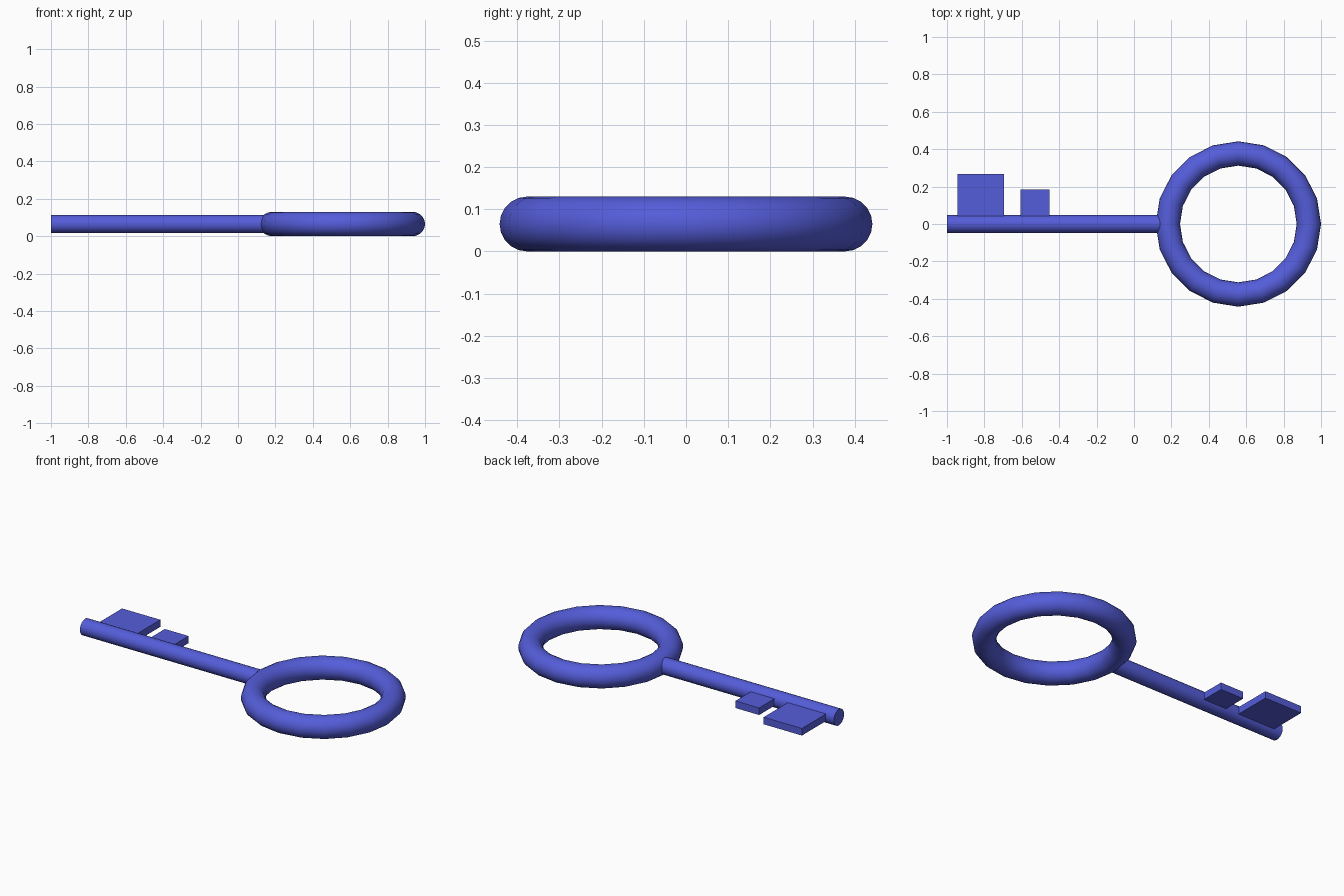
import bpy
import math

if "Cube" in bpy.data.objects:
    bpy.data.objects.remove(bpy.data.objects["Cube"])

Z = 0.065  # mid-height shared by all parts

blue = bpy.data.materials.new("blue")
blue.diffuse_color = (0.09, 0.11, 0.70, 1)
blue.use_nodes = True
blue.node_tree.nodes["Principled BSDF"].inputs["Base Color"].default_value = blue.diffuse_color


def finish(name, smooth=False):
    ob = bpy.context.object
    ob.name = name
    ob.data.materials.append(blue)
    if smooth:
        bpy.ops.object.shade_smooth_by_angle(angle=math.radians(40))
    return ob


# Ring-shaped handle
bpy.ops.mesh.primitive_torus_add(
    location=(0.558, 0, Z), major_radius=0.377, minor_radius=0.065,
    major_segments=20, minor_segments=20)
finish("handle_ring", smooth=True)

# Round shaft, ending inside the ring's tube
x0, x1 = -1.0, 0.18
bpy.ops.mesh.primitive_cylinder_add(
    vertices=20, radius=0.048, depth=x1 - x0,
    location=((x0 + x1) / 2, 0, Z), rotation=(0, math.pi / 2, 0))
finish("shaft", smooth=True)


# Flat teeth, rooted in the shaft
def tooth(name, xa, xb, y_end, thickness=0.042):
    bpy.ops.mesh.primitive_cube_add(size=1, location=((xa + xb) / 2, y_end / 2, Z))
    ob = finish(name)
    ob.scale = (xb - xa, y_end, thickness)


tooth("large_tooth", -0.945, -0.695, 0.267)
tooth("small_tooth", -0.608, -0.453, 0.185)
